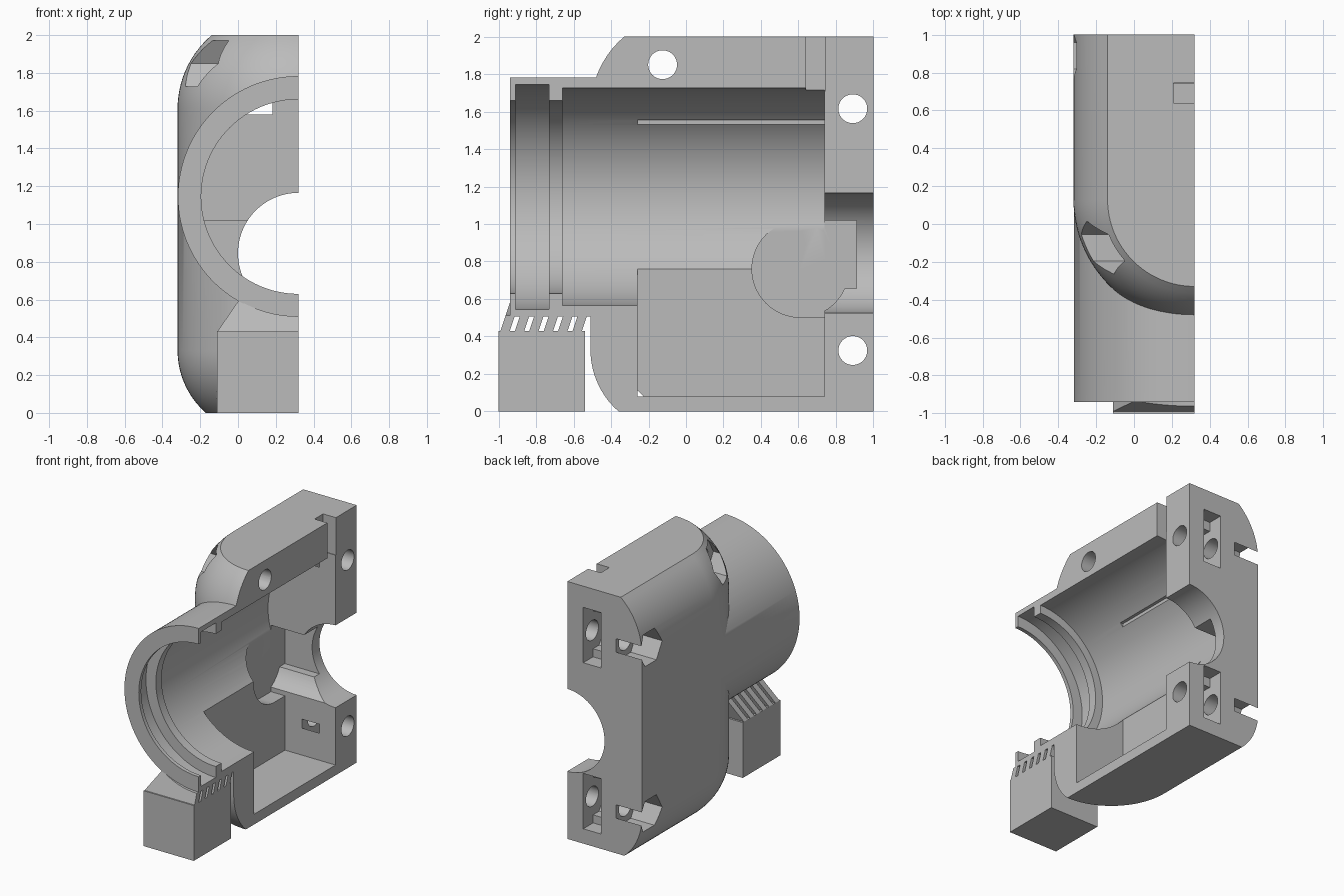
import bpy, bmesh, math
from mathutils import Vector

cube = bpy.data.objects.get("Cube")
if cube:
    bpy.data.objects.remove(cube)

SPLIT = 0.32      # x of the flat parting face
AXIS_Z = 1.145    # height of the main bore axis

grey = bpy.data.materials.new("plain_grey")
grey.use_nodes = True
grey.diffuse_color = (0.5, 0.5, 0.5, 1)
grey.node_tree.nodes["Principled BSDF"].inputs["Base Color"].default_value = (0.5, 0.5, 0.5, 1)


def make(name, bm):
    bmesh.ops.recalc_face_normals(bm, faces=bm.faces)
    me = bpy.data.meshes.new(name)
    bm.to_mesh(me)
    bm.free()
    me.materials.append(grey)
    ob = bpy.data.objects.new(name, me)
    bpy.context.collection.objects.link(ob)
    return ob


def loft(name, rings):
    """Solid skin through a list of equal-length point rings."""
    bm = bmesh.new()
    loops = [[bm.verts.new(p) for p in ring] for ring in rings]
    n = len(loops[0])
    for a, b in zip(loops, loops[1:]):
        for i in range(n):
            j = (i + 1) % n
            bm.faces.new((a[i], a[j], b[j], b[i]))
    bm.faces.new(loops[0])
    bm.faces.new(loops[-1])
    return make(name, bm)


def box(name, x, y, z):
    return loft(name, [[(x[0], y[0], h), (x[1], y[0], h), (x[1], y[1], h), (x[0], y[1], h)] for h in z])


def rod_y(name, r, y0, y1, z=AXIS_Z, n=96, arc=(0, math.tau)):
    full = arc[1] - arc[0] > 6
    count = n if full else n + 1
    angles = [arc[0] + (arc[1] - arc[0]) * i / n for i in range(count)]
    return loft(name, [[(SPLIT + r * math.cos(a), y, z + r * math.sin(a)) for a in angles] for y in (y0, y1)])


def rod_x(name, r, x0, x1, y, z, n=40):
    angles = [math.tau * i / n for i in range(n)]
    return loft(name, [[(x, y + r * math.cos(a), z + r * math.sin(a)) for a in angles] for x in (x0, x1)])


def boolean(target, tool, op="DIFFERENCE"):
    tool.hide_render = True
    m = target.modifiers.new("bool", "BOOLEAN")
    m.object, m.operation, m.solver = tool, op, "EXACT"
    bpy.context.view_layer.objects.active = target
    bpy.ops.object.modifier_apply(modifier=m.name)
    bpy.data.objects.remove(tool)


# Housing shell: plan outline with a round nose, rounded at top and bottom
R, NOSE_Y = 0.64, 0.13


def outline(r, z):
    pts = [(SPLIT, 1, z), (SPLIT - r, 1, z)]
    for i in range(33):
        a = math.pi + math.pi / 2 * i / 32
        pts.append((SPLIT + r * math.cos(a), NOSE_Y + r * math.sin(a), z))
    return pts


def shoulder(rad, z_start, z_end, steps=12):
    out = []
    for i in range(steps + 1):
        d = (z_end - z_start) * i / steps
        out.append((R - rad + math.sqrt(rad * rad - d * d), z_start + d))
    return out


profile = shoulder(0.438, 0.33, 0)[::-1] + shoulder(0.512, 1.61, 2)
housing = loft("housing", [outline(r, z) for r, z in profile])

# Front collar
boolean(housing, rod_y("collar", 0.638, -0.94, 0.12, arc=(math.pi / 2, math.pi * 1.5)), "UNION")

# Stepped main bore and rear opening
for r, y0, y1 in ((0.515, -1.1, -0.6), (0.60, -0.91, -0.73), (0.58, -0.66, 0.74)):
    boolean(housing, rod_y("bore", r, y0, y1))
boolean(housing, rod_y("rear_bore", 0.32, 0.7, 1.1, z=0.845))

# Inner chamber, round side pocket and its extension into the rear wall
boolean(housing, box("chamber", (-0.114, 0.5), (-0.26, 0.74), (0.08, 1.555)))
boolean(housing, rod_x("round_pocket", 0.258, -0.235, 0.5, 0.61, 0.76, 64))
boolean(housing, box("pocket_side", (-0.235, 0.5), (0.61, 0.74), (0.502, 1.018)))
boolean(housing, box("pocket_back", (-0.235, 0.5), (0.7, 0.91), (0.655, 1.018)))

# Cable notch in the top edge
boolean(housing, box("top_notch", (0.21, 0.5), (0.64, 0.745), (1.71, 2.1)))

# Screw holes with hexagonal pockets on the outer side
for y, z, floor in ((0.89, 1.615, -0.1), (0.89, 0.325, -0.1), (-0.125, 1.85, -0.05)):
    boolean(housing, rod_x("screw_hole", 0.077, -0.5, 0.5, y, z))
    boolean(housing, rod_x("head_pocket", 0.14, -0.5, floor, y, z, 6))

# Nut slots open to the rear face
for z in (1.615, 0.325):
    boolean(housing, rod_x("nut_pocket", 0.17, 0.03, 0.183, 0.89, z, 6))
    boolean(housing, box("nut_slot", (0.03, 0.183), (0.88, 1.1), (z - 0.21, z + 0.22)))

# Support block under the collar
block = box("support_block", (-0.11, SPLIT), (-1, -0.54), (0, 0.43))

# Slanted breakaway teeth, trimmed to the collar
bm = bmesh.new()
for i in range(6):
    y = -0.99 + 0.077 * i
    rings = []
    for x, dy, z in ((-0.11, 0, 0.43), (0.007, 0.057, 0.6)):
        rings.append([bm.verts.new(p) for p in (
            (x, y + dy, z), (SPLIT, y + dy, z), (SPLIT, y + dy + 0.05, z), (x, y + dy + 0.05, z))])
    a, b = rings
    bm.faces.new(a)
    bm.faces.new(b)
    for k in range(4):
        j = (k + 1) % 4
        bm.faces.new((a[k], a[j], b[j], b[k]))
teeth = make("support_teeth", bm)
boolean(teeth, rod_y("trim", 0.634, -1.2, 0))

# Smooth curved surfaces, keep edges crisp
bpy.ops.object.select_all(action="DESELECT")
for ob in (housing, block, teeth):
    ob.select_set(True)
bpy.context.view_layer.objects.active = housing
bpy.ops.object.shade_smooth_by_angle(angle=math.radians(25))
